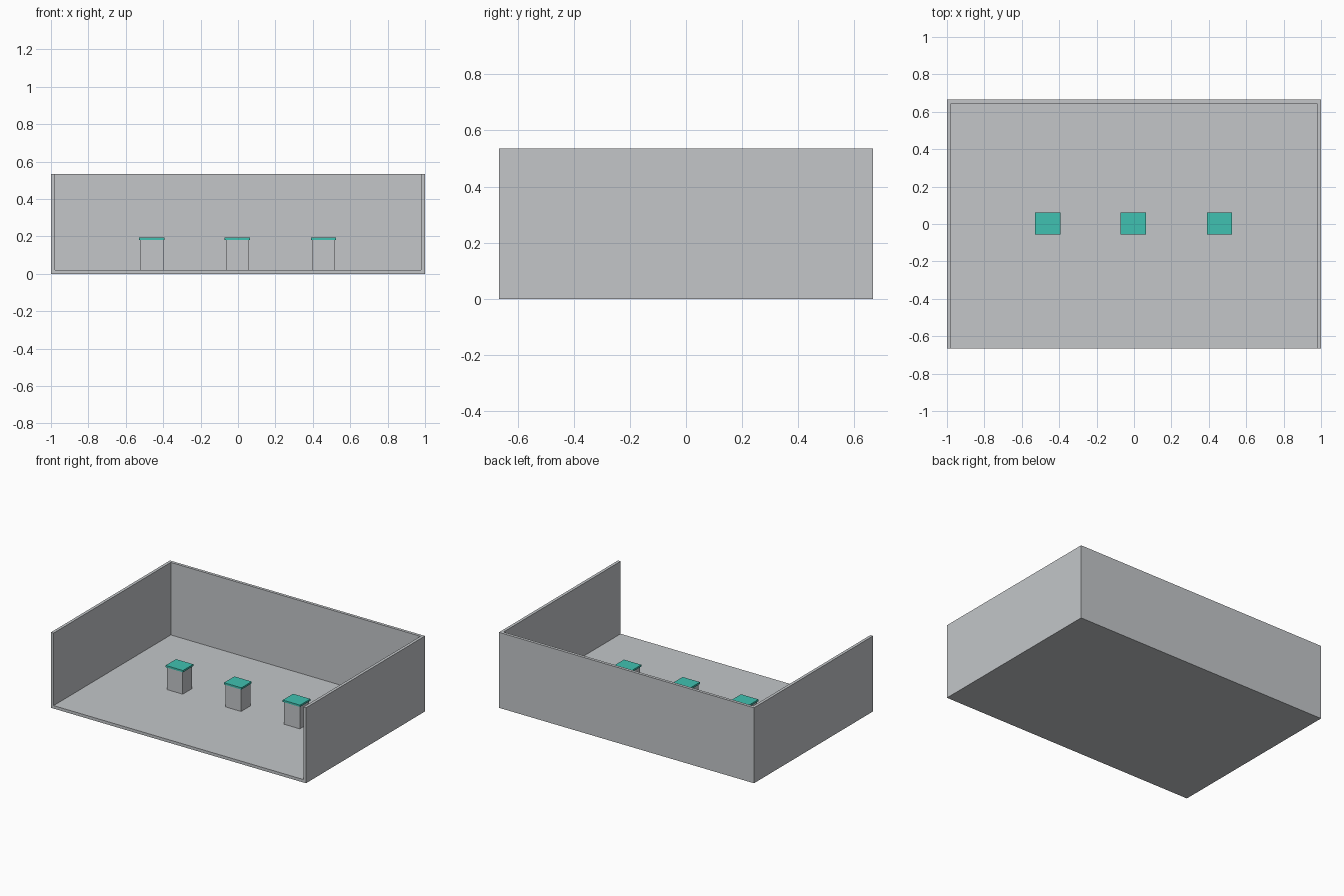
import bpy

if "Cube" in bpy.data.objects:
    bpy.data.objects.remove(bpy.data.objects["Cube"])

WIDTH, DEPTH, HEIGHT, WALL = 2.0, 1.333, 0.535, 0.021


def material(name, rgb):
    mat = bpy.data.materials.new(name)
    mat.diffuse_color = (*rgb, 1)
    mat.use_nodes = True
    mat.node_tree.nodes["Principled BSDF"].inputs["Base Color"].default_value = mat.diffuse_color
    return mat


def box(name, low, high, mat):
    """Box between two opposite corners."""
    centre = [(a + b) / 2 for a, b in zip(low, high)]
    bpy.ops.mesh.primitive_cube_add(size=1, location=centre)
    obj = bpy.context.object
    obj.name = name
    obj.scale = [b - a for a, b in zip(low, high)]
    bpy.ops.object.transform_apply(location=False, rotation=False, scale=True)
    obj.data.materials.append(mat)
    return obj


grey = material("light grey", (0.546, 0.565, 0.584))
teal = material("teal", (0.051, 0.533, 0.440))

# Room shell: a solid block hollowed from the top and the front
x, y = WIDTH / 2, DEPTH / 2
room = box("room_shell", (-x, -y, 0), (x, y, HEIGHT), grey)
cutter = box("room_cutter", (-x + WALL, -y - 0.2, WALL),
             (x - WALL, y - WALL, HEIGHT + 0.2), grey)
cutter.hide_render = True
hollow = room.modifiers.new("hollow", 'BOOLEAN')
hollow.operation = 'DIFFERENCE'
hollow.solver = 'EXACT'
hollow.object = cutter
bpy.context.view_layer.objects.active = room
bpy.ops.object.modifier_apply(modifier=hollow.name)
bpy.data.objects.remove(cutter, do_unlink=True)

# Row of three pedestals with overhanging teal tops
for side, cx in (("left", -0.461), ("middle", -0.003), ("right", 0.457)):
    cy = 0.003
    box(side + "_pedestal", (cx - 0.062, cy - 0.052, WALL),
        (cx + 0.062, cy + 0.052, 0.18), grey)
    box(side + "_pedestal_top", (cx - 0.068, cy - 0.058, 0.18),
        (cx + 0.068, cy + 0.058, 0.193), teal)
